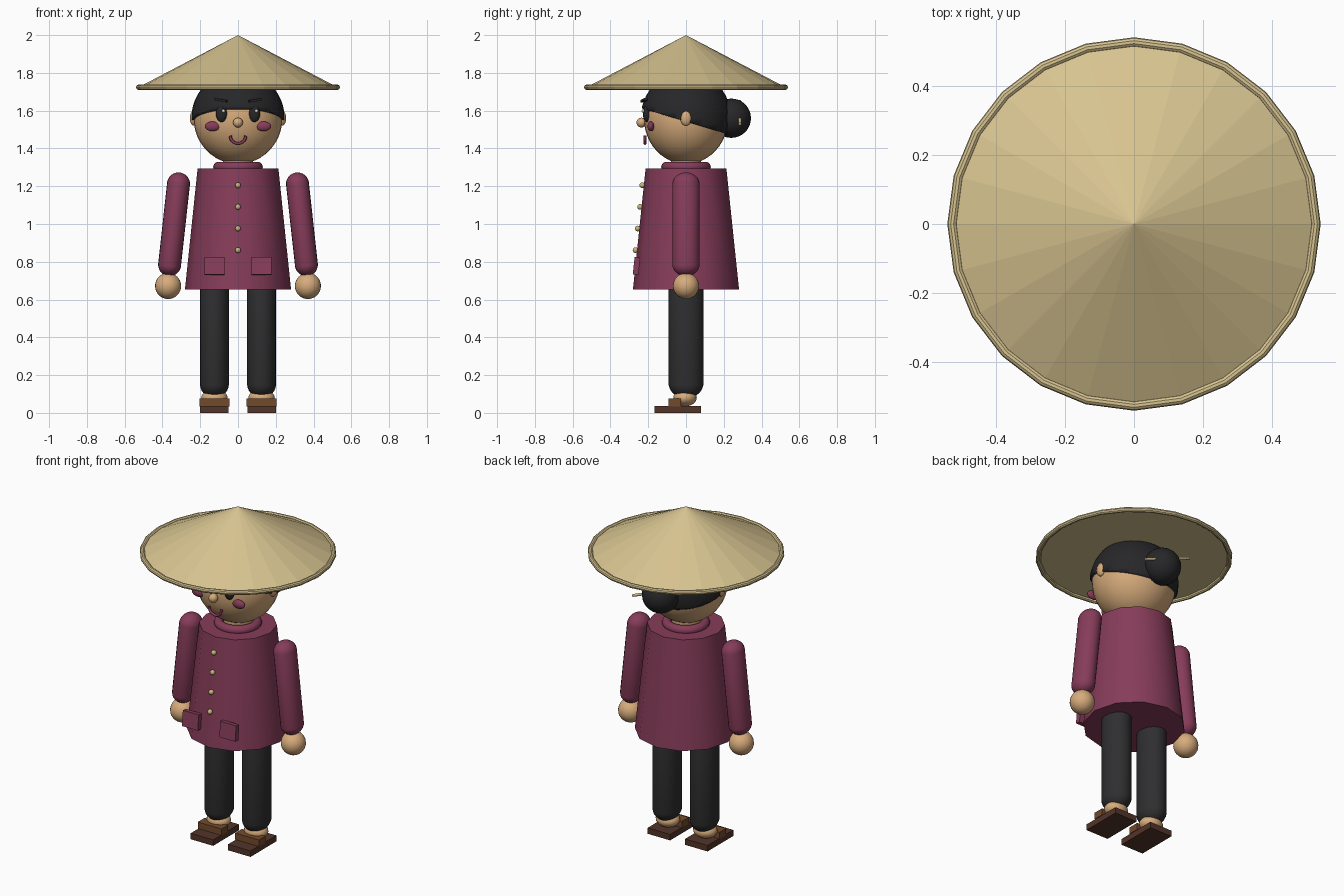
import bpy, bmesh, math
from mathutils import Vector, Matrix

cube = bpy.data.objects.get("Cube")
if cube:
    bpy.data.objects.remove(cube, do_unlink=True)


def material(name, r, g, b):
    m = bpy.data.materials.new(name)
    m.use_nodes = True
    m.diffuse_color = (r, g, b, 1)
    m.node_tree.nodes["Principled BSDF"].inputs["Base Color"].default_value = (r, g, b, 1)
    return m


STRAW = material("straw", 0.68, 0.55, 0.28)
PLUM = material("plum cloth", 0.24, 0.045, 0.1)
SKIN = material("skin", 0.68, 0.41, 0.2)
DARK = material("charcoal cloth", 0.028, 0.028, 0.03)
HAIR = material("black hair", 0.02, 0.02, 0.022)
SOLE = material("dark wood", 0.085, 0.035, 0.022)
STRAP = material("brown leather", 0.17, 0.068, 0.025)
GOLD = material("pale gold", 0.6, 0.47, 0.2)
WHITE = material("white", 0.8, 0.8, 0.8)


def finish(name, mat, smooth=40):
    ob = bpy.context.object
    ob.name = name
    ob.data.materials.append(mat)
    if smooth:
        bpy.ops.object.shade_smooth_by_angle(angle=math.radians(smooth))
    return ob


def ball(name, loc, size, mat, seg=24, rings=16):
    bpy.ops.mesh.primitive_uv_sphere_add(segments=seg, ring_count=rings, location=loc)
    bpy.context.object.scale = size
    return finish(name, mat)


def box(name, loc, size, mat, rot=(0, 0, 0)):
    bpy.ops.mesh.primitive_cube_add(size=1, location=loc, rotation=rot)
    bpy.context.object.scale = size
    return finish(name, mat, 0)


def cone(name, r1, r2, z1, z2, sides, mat, smooth):
    bpy.ops.mesh.primitive_cone_add(vertices=sides, radius1=r1, radius2=r2,
                                    depth=z2 - z1, location=(0, 0, (z1 + z2) / 2))
    return finish(name, mat, smooth)


def ring(name, z, major, minor, sides, mat, smooth):
    bpy.ops.mesh.primitive_torus_add(location=(0, 0, z), major_radius=major,
                                     minor_radius=minor, major_segments=sides, minor_segments=10)
    return finish(name, mat, smooth)


def capsule(name, top, bottom, rx, ry, mat):
    """Sphere whose lower half is pulled down along the limb direction."""
    top, bottom = Vector(top), Vector(bottom)
    length = (top - bottom).length
    bpy.ops.mesh.primitive_uv_sphere_add(segments=20, ring_count=15)
    ob = bpy.context.object
    for v in ob.data.vertices:
        low = v.co.z < 0
        v.co = Vector((v.co.x * rx, v.co.y * ry, v.co.z * rx - (length if low else 0)))
    ob.location = top
    ob.rotation_euler = (0, math.atan2(top.x - bottom.x, top.z - bottom.z), 0)
    return finish(name, mat)


def rod(name, a, b, radius, mat):
    a, b = Vector(a), Vector(b)
    bpy.ops.mesh.primitive_cylinder_add(vertices=10, radius=radius, depth=(b - a).length,
                                        location=(a + b) / 2)
    bpy.context.object.rotation_euler = (b - a).to_track_quat('Z', 'Y').to_euler()
    return finish(name, mat)


# Hat: closed cone with a rolled rim
cone("hat_cone", 0.525, 0, 1.725, 2.0, 24, STRAW, 0)
ring("hat_rim", 1.724, 0.526, 0.014, 24, STRAW, 0)

# Head, neck and face
ball("head", (0, 0, 1.56), (0.235, 0.223, 0.242), SKIN, 32, 24)
cone("neck", 0.08, 0.08, 1.26, 1.37, 16, SKIN, 40)
ball("nose", (0, -0.236, 1.537), (0.026, 0.026, 0.026), SKIN, 16, 10)
bpy.ops.curve.primitive_bezier_curve_add()
bpy.data.objects.remove(bpy.context.object, do_unlink=True)
smile = bpy.data.curves.new("mouth", 'CURVE')
smile.dimensions = '3D'
smile.bevel_depth = 0.008
smile.bevel_resolution = 2
smile.use_fill_caps = True
line = smile.splines.new('POLY')
line.points.add(12)
for i, p in enumerate(line.points):
    a = math.pi * (1 + i / 12)
    p.co = (0.041 * math.cos(a), -0.217, 1.467 + 0.041 * math.sin(a), 1)
mouth = bpy.data.objects.new("mouth", smile)
smile.materials.append(PLUM)
bpy.context.collection.objects.link(mouth)

# Hair cap: sphere cut by a plane that slopes down to the back
cap = ball("hair_cap", (0, 0, 1.56), (0.247, 0.24, 0.25), HAIR, 32, 24)
bm = bmesh.new()
bm.from_mesh(cap.data)
bm.transform(Matrix.Diagonal((*cap.scale, 1)))
cap.scale = (1, 1, 1)
bmesh.ops.bisect_plane(bm, geom=bm.verts[:] + bm.edges[:] + bm.faces[:],
                       plane_co=(0, 0, -0.018), plane_no=(0, 0.3, 1), clear_inner=True)
bmesh.ops.holes_fill(bm, edges=[e for e in bm.edges if e.is_boundary], sides=0)
bm.to_mesh(cap.data)
bm.free()
ball("hair_bun", (0, 0.24, 1.56), (0.104, 0.104, 0.104), HAIR)
rod("hair_pin", (0.155, 0.285, 1.53), (-0.155, 0.285, 1.65), 0.008, STRAW)

# Jacket
cone("jacket", 0.281, 0.214, 0.652, 1.293, 12, PLUM, 40)
ring("collar", 1.302, 0.105, 0.027, 24, PLUM, 40)
slope = math.atan2(0.281 - 0.214, 0.641)
for i in range(4):
    z = 1.205 - i * 0.1145
    y = -0.214 - (1.293 - z) * math.tan(slope) - 0.008
    ball(f"button_{i + 1}", (0, y, z), (0.015, 0.015, 0.015), GOLD, 12, 8)

# Mirrored parts
for side, s in (("left", 1), ("right", -1)):
    ball(f"{side}_ear", (s * 0.235, 0, 1.56), (0.02, 0.03, 0.04), SKIN, 16, 10)
    ball(f"{side}_eye", (s * 0.087, -0.208, 1.583), (0.03, 0.02, 0.043), HAIR, 16, 12)
    ball(f"{side}_eye_glint", (s * 0.087 + 0.01, -0.227, 1.598), (0.008, 0.008, 0.009), WHITE, 10, 8)
    box(f"{side}_eyebrow", (s * 0.09, -0.222, 1.655), (0.065, 0.02, 0.012), HAIR,
        (0, -s * 0.15, s * 0.3))
    ball(f"{side}_cheek", (s * 0.135, -0.186, 1.517), (0.041, 0.018, 0.026), PLUM, 16, 10)
    box(f"{side}_pocket", (s * 0.125, -0.262, 0.778), (0.106, 0.03, 0.092), PLUM,
        (-slope, 0, 0))
    capsule(f"{side}_arm", (s * 0.315, 0, 1.212), (s * 0.362, 0, 0.785), 0.061, 0.072, PLUM)
    ball(f"{side}_hand", (s * 0.37, 0, 0.672), (0.069, 0.069, 0.069), SKIN)
    capsule(f"{side}_leg", (s * 0.125, 0, 0.7), (s * 0.125, 0, 0.155), 0.077, 0.092, DARK)
    ball(f"{side}_foot", (s * 0.125, -0.005, 0.08), (0.07, 0.062, 0.045), SKIN, 16, 12)
    box(f"{side}_sole", (s * 0.125, -0.043, 0.018), (0.15, 0.246, 0.036), SOLE)
    box(f"{side}_strap", (s * 0.125, -0.06, 0.055), (0.158, 0.065, 0.04), STRAP)
